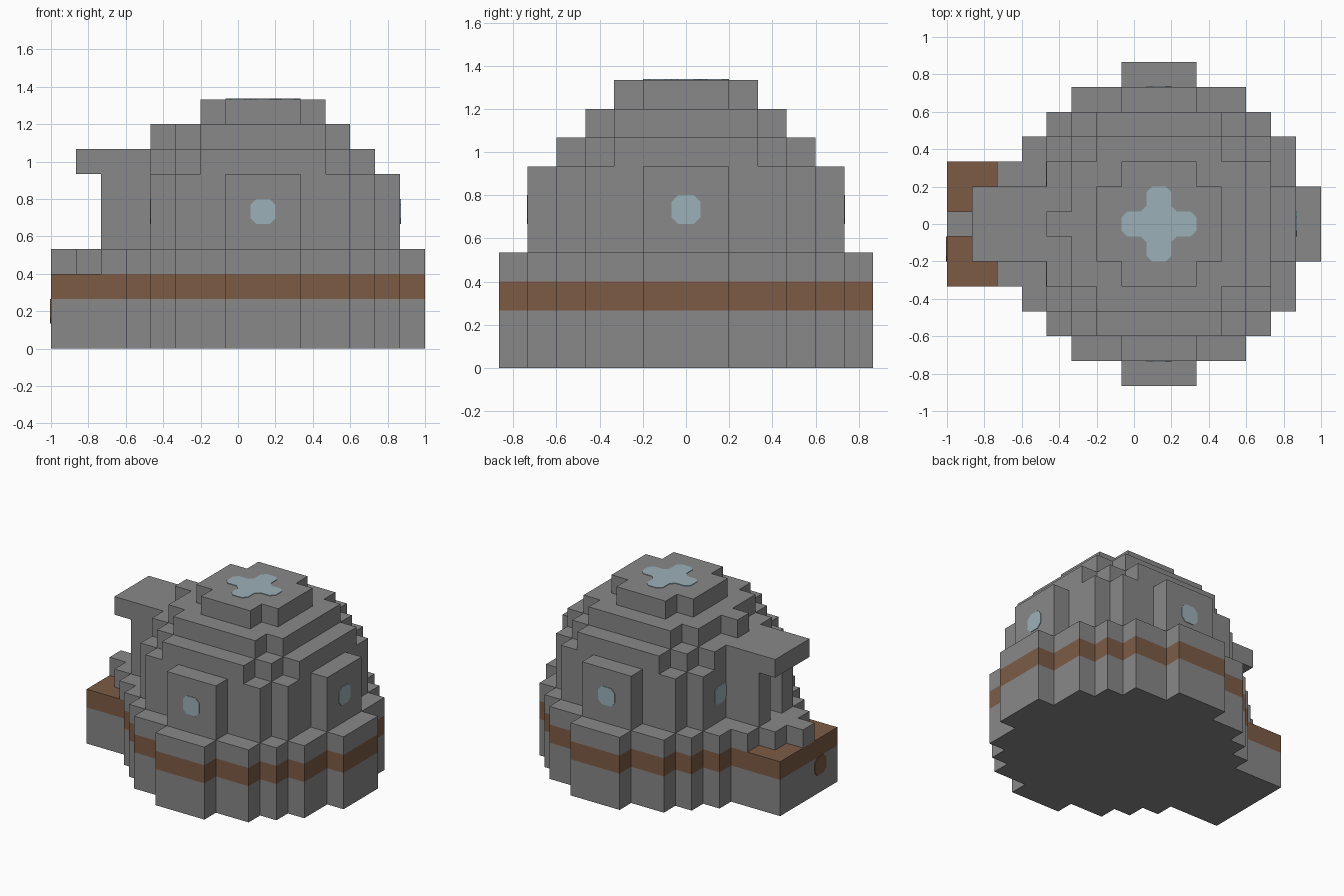
import bpy
import bmesh
from mathutils import Vector, Matrix

old = bpy.data.objects.get("Cube")
if old:
    bpy.data.objects.remove(old, do_unlink=True)

V = 2 / 15                      # block size
CX = V                          # dome axis in x


def material(name, rgb):
    m = bpy.data.materials.new(name)
    m.use_nodes = True
    m.diffuse_color = (*rgb, 1)
    m.node_tree.nodes["Principled BSDF"].inputs["Base Color"].default_value = (*rgb, 1)
    return m


stone = material("stone grey", (0.246, 0.246, 0.246))
wood = material("wood brown", (0.2, 0.105, 0.06))
glass = material("pale glass", (0.33, 0.44, 0.48))


def disc(half_widths, layers):
    """Round block layer: half width in x for each row away from the axis."""
    top = len(half_widths) - 1
    return {(x, y, k) for k in layers for y in range(-top, top + 1)
            for x in range(-half_widths[abs(y)], half_widths[abs(y)] + 1)}


def box(xs, half_y, layers):
    return {(x, y, k) for x in xs for y in range(-half_y, half_y + 1) for k in layers}


def finish(name, bm, mat):
    mesh = bpy.data.meshes.new(name)
    bm.to_mesh(mesh)
    bm.free()
    mesh.materials.append(mat)
    obj = bpy.data.objects.new(name, mesh)
    bpy.context.collection.objects.link(obj)


def build_blocks(name, cells, solid, mat):
    """Skin the outer sides of a set of blocks."""
    bm = bmesh.new()
    for c in sorted(cells):
        mid = Vector((CX + c[0] * V, c[1] * V, (c[2] + 0.5) * V))
        for axis in range(3):
            for sign in (-1, 1):
                near = list(c)
                near[axis] += sign
                if tuple(near) in solid:
                    continue
                n, u = Vector((0, 0, 0)), Vector((0, 0, 0))
                n[axis] = sign
                u[(axis + 1) % 3] = 1
                w = n.cross(u)
                bm.faces.new([bm.verts.new(mid + (n + a * u + b * w) * V / 2)
                              for a, b in ((-1, -1), (1, -1), (1, 1), (-1, 1))])
    bmesh.ops.remove_doubles(bm, verts=bm.verts, dist=0.001)
    bmesh.ops.dissolve_limit(bm, angle_limit=0.02, verts=bm.verts, edges=bm.edges)
    finish(name, bm, mat)


def plate(name, quarter, centre, normal, mat):
    """Thin plate whose outline is a quarter repeated four times."""
    n = Vector(normal)
    u = Vector((0, 0, 1)).cross(n) if abs(n.z) < 0.5 else Vector((1, 0, 0))
    w = n.cross(u)
    bm = bmesh.new()
    ring = []
    for i in range(4):
        for a, b in quarter:
            for _ in range(i):
                a, b = -b, a
            ring.append(bm.verts.new(Vector(centre) + u * a + w * b))
    face = bm.faces.new(ring)
    lid = bmesh.ops.extrude_face_region(bm, geom=[face])["geom"]
    bmesh.ops.translate(bm, vec=n * 0.004,
                        verts=[g for g in lid if isinstance(g, bmesh.types.BMVert)])
    bmesh.ops.recalc_face_normals(bm, faces=bm.faces)
    finish(name, bm, mat)


# Footprint shared by the foundation, wooden band and rim
wide = [6, 6, 5, 5, 4, 3, 1]
porch = range(-8, -5)
entrance = box((-6, -5), 1, (4, 5, 6))
doorway = box((-6, -5), 0, (4, 5, 6))

parts = {
    "foundation": (disc(wide, (0, 1)) | box(porch, 2, (0, 1)), stone),
    "wooden_band": (disc(wide, (2,)) | box(porch, 2, (2,)), wood),
    "rim": (disc(wide, (3,)) | box((-6,), 2, (3,)), stone),
    "porch_steps": (box((-7,), 1, (3,)) | box((-8,), 0, (3,)), stone),
    "dome_wall": (disc([5, 5, 4, 4, 3, 1], (4, 5, 6)) - entrance, stone),
    "entrance_posts": (entrance - doorway, stone),
    "entrance_canopy": (box((-7, -6, -5), 1, (7,)) | box((-4,), 0, (8,)), stone),
    "lower_roof": (disc([4, 4, 4, 3, 2], (7,)), stone),
    "middle_roof": (disc([3, 3, 3, 2], (8,)), stone),
    "roof_cap": (disc([2, 2, 1], (9,)), stone),
}
solid = set().union(*(cells for cells, _ in parts.values()))
for name, (cells, mat) in parts.items():
    build_blocks(name, cells, solid, mat)

# Windows with clipped corners
h, c = V / 2, 0.03
pane = [(h, c - h), (h, h - c)]
z = 5.5 * V
plate("front_window", pane, (CX, -5.5 * V, z), (0, -1, 0), glass)
plate("back_window", pane, (CX, 5.5 * V, z), (0, 1, 0), glass)
plate("left_window", pane, (CX + 5.5 * V, 0, z), (1, 0, 0), glass)
for side, s in (("front", -1), ("back", 1)):
    plate(side + "_entrance_window", pane, (CX - 4.5 * V, s * 2 * V, z), (-1, 0, 0), glass)

# Cross-shaped skylight
r = 3 * h
cross = [(r, c - h), (r, h - c), (r - c, h), (h + c, h), (h, h + c), (h, r - c)]
plate("skylight", cross, (CX, 0, 10 * V), (0, 0, 1), glass)

# Wooden drip on the end of the porch
plate("wood_drip", pane, (-1, -V, 1.5 * V), (-1, 0, 0), wood)
plate("wood_drip_neck", [(h / 2, -h / 2), (h / 2, h / 2)],
      (-1, -V, 1.75 * V), (-1, 0, 0), wood)
